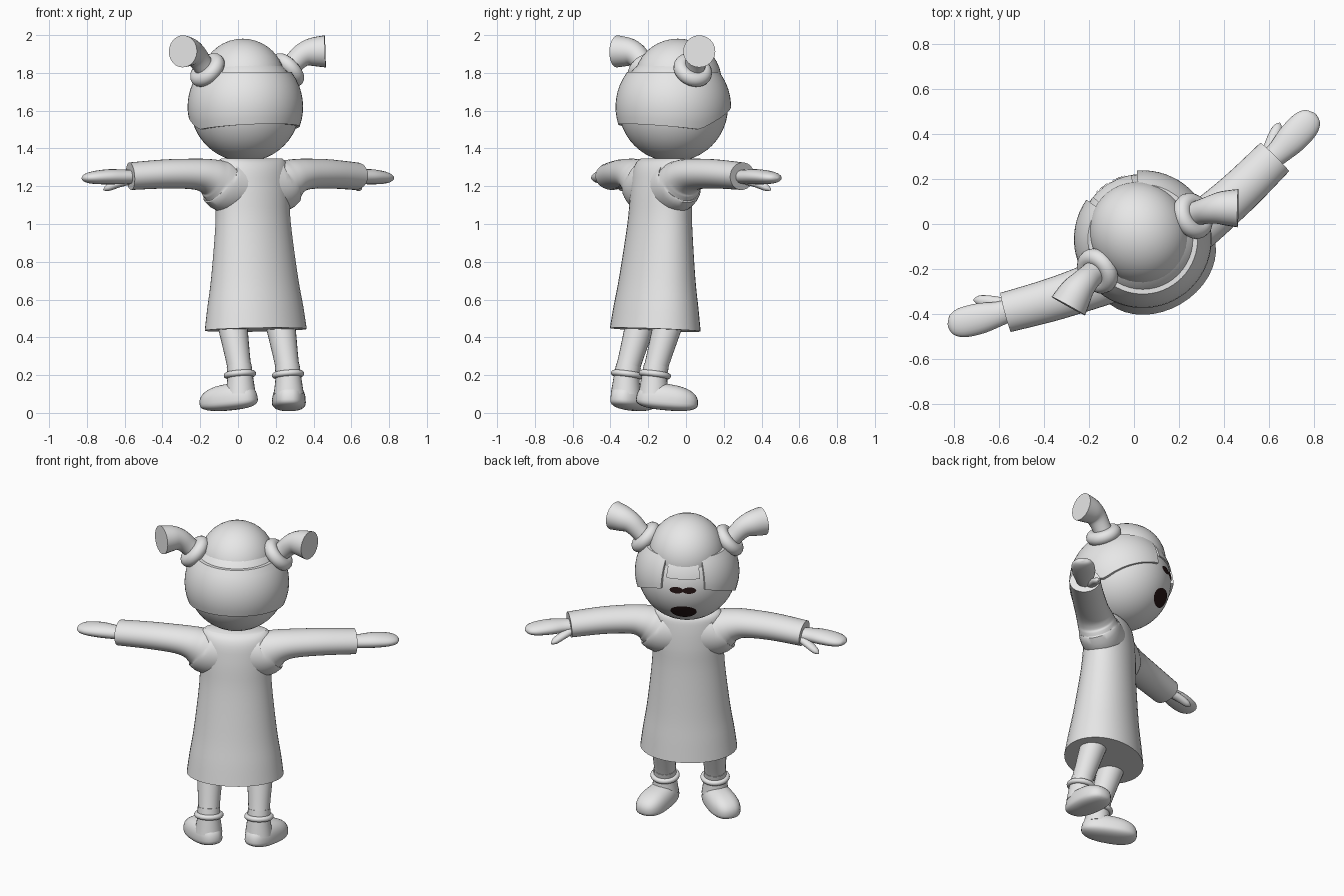
import bpy, bmesh, math
from mathutils import Vector, Matrix

if "Cube" in bpy.data.objects:
    bpy.data.objects.remove(bpy.data.objects["Cube"])

V = Vector


def material(name, rgb):
    m = bpy.data.materials.new(name)
    m.diffuse_color = (*rgb, 1)
    m.use_nodes = True
    m.node_tree.nodes["Principled BSDF"].inputs["Base Color"].default_value = m.diffuse_color
    return m


GREY = material("light grey", (0.8, 0.8, 0.8))
DARK = material("dark brown", (0.02, 0.008, 0.008))
HEAD = V((0, -0.078, 1.62))


def finish(obj, mat=GREY, angle=40):
    obj.data.materials.clear()
    obj.data.materials.append(mat)
    bpy.ops.object.select_all(action='DESELECT')
    obj.select_set(True)
    bpy.context.view_layer.objects.active = obj
    bpy.ops.object.shade_smooth_by_angle(angle=math.radians(angle))
    return obj


def loft(name, rings, mat=GREY, angle=40):
    """Skin a list of equal point rings and cap both ends."""
    bm = bmesh.new()
    rows = [[bm.verts.new(p) for p in r] for r in rings]
    n = len(rows[0])
    for a, b in zip(rows, rows[1:]):
        for i in range(n):
            j = (i + 1) % n
            bm.faces.new((a[i], a[j], b[j], b[i]))
    bm.faces.new(rows[0])
    bm.faces.new(rows[-1])
    bmesh.ops.recalc_face_normals(bm, faces=bm.faces)
    me = bpy.data.meshes.new(name)
    bm.to_mesh(me)
    bm.free()
    obj = bpy.data.objects.new(name, me)
    bpy.context.collection.objects.link(obj)
    return finish(obj, mat, angle)


def smooth_path(rows, steps=5):
    """Catmull-Rom interpolation through rows of numbers."""
    rows = [V(r) for r in rows]
    out = []
    for i in range(len(rows) - 1):
        p0, p1, p2, p3 = rows[max(i - 1, 0)], rows[i], rows[i + 1], rows[min(i + 2, len(rows) - 1)]
        for k in range(steps):
            t = k / steps
            out.append(0.5 * (2 * p1 + (p2 - p0) * t + (2 * p0 - 5 * p1 + 4 * p2 - p3) * t * t
                              + (3 * p1 - p0 - 3 * p2 + p3) * t ** 3))
    return out + [rows[-1]]


def tube(name, rows, n=24, steps=5):
    """Rows of x, y, z, side radius, upright radius swept along their path."""
    rows = smooth_path(rows, steps)
    pts = [V(r[:3]) for r in rows]
    rings = []
    for i, p in enumerate(pts):
        t = (pts[min(i + 1, len(pts) - 1)] - pts[max(i - 1, 0)]).normalized()
        ref = V((0, 1, 0)) if abs(t.z) > 0.8 else V((0, 0, 1))
        u = t.cross(ref).normalized()
        v = u.cross(t)
        rings.append([p + u * rows[i][3] * math.cos(a) + v * rows[i][4] * math.sin(a)
                      for a in (2 * math.pi * k / n for k in range(n))])
    return loft(name, rings)


def ball(name, centre, scale, seg=40):
    bpy.ops.mesh.primitive_uv_sphere_add(segments=seg, ring_count=seg // 2, location=centre)
    obj = bpy.context.object
    obj.name = name
    obj.scale = scale
    return finish(obj)


def ring(name, centre, axis, major, minor):
    bpy.ops.mesh.primitive_torus_add(major_radius=major, minor_radius=minor, major_segments=32,
                                     minor_segments=14, location=centre,
                                     rotation=V(axis).to_track_quat('Z', 'Y').to_euler())
    obj = bpy.context.object
    obj.name = name
    return finish(obj)


# Dress: elliptical rings, flared at the hem and leaning forward
profile = [(0.44, -0.188, 0.284, 0.224), (0.56, -0.183, 0.268, 0.208), (0.72, -0.175, 0.243, 0.185),
           (1.0, -0.16, 0.213, 0.155), (1.15, -0.153, 0.212, 0.145), (1.27, -0.15, 0.21, 0.13),
           (1.325, -0.145, 0.2, 0.11), (1.348, -0.145, 0.18, 0.075)]
rings = []
for z, f, a, b in smooth_path(profile, 4):
    ang = [2 * math.pi * k / 40 for k in range(40)]
    tilt = 0.05 if z < 1.2 else 0
    rings.append([V((a * math.cos(t), f + b * math.sin(t), z - tilt * b * math.sin(t))) for t in ang])
loft("dress", rings)

# Sleeves: one sweep across the shoulders, deep at the armpits
half = [(0.14, -0.15, 1.20, 0.125, 0.145), (0.21, -0.15, 1.228, 0.115, 0.118),
        (0.26, -0.148, 1.25, 0.108, 0.096), (0.34, -0.138, 1.264, 0.1, 0.082),
        (0.5, -0.105, 1.265, 0.095, 0.077), (0.69, -0.055, 1.253, 0.09, 0.073)]
tube("sleeves", [(-r[0], *r[1:]) for r in reversed(half)] + half, n=32)

# Head and hair dome
ball("head", HEAD, (0.29, 0.29, 0.29), 48)
ball("hair_dome", (0, -0.05, 1.757), (0.222, 0.235, 0.224), 40)


def hair_band(name, deg0, deg1, outer, bottom):
    """Curved hair shell between two angles measured from the front."""
    rings = []
    steps = max(6, int((deg1 - deg0) / 6))
    for i in range(steps + 1):
        t = math.radians(deg0 + (deg1 - deg0) * i / steps)
        lo, loop = bottom(math.cos(t)), []
        hs = [lo + (0.185 - lo) * k / 8 for k in range(9)]
        for rad, heights in ((outer, hs), (0.278, hs[::-1])):
            for h in heights:
                r = math.sqrt(rad * rad - h * h)
                loop.append(HEAD + V((r * math.sin(t), r * math.cos(t), h)))
        rings.append(loop)
    loft(name, rings, angle=35)


hair_band("hair_sides", 25, 335, 0.306, lambda c: -0.12 + 0.14 * max(0, c) + 0.03 * max(0, -c))
hair_band("fringe", -20, 20, 0.299, lambda c: 0.075)


def face_patch(name, az, el, raz, rel):
    """Thin elliptical plate lying on the head, in degrees."""
    rings = []
    for k in (1.0, 0.75, 0.5, 0.25, 0.02):
        row = []
        for i in range(24):
            t = 2 * math.pi * i / 24
            a = math.radians(az + raz * k * math.cos(t))
            e = math.radians(el + rel * k * math.sin(t))
            row.append(HEAD + 0.294 * V((math.sin(a) * math.cos(e), math.cos(a) * math.cos(e), math.sin(e))))
        rings.append(row)
    loft(name, rings, DARK)


# Face markings
face_patch("mouth", 0, -32, 18, 11)
for side in (-1, 1):
    face_patch("eye", side * 7.5, 1, 8, 4)

for s in (-1, 1):
    # Pigtail with its hair tie
    ring("hair_tie", (s * 0.245, -0.1, 1.815), (s * 0.75, -0.05, 0.66), 0.066, 0.04)
    tube("pigtail", [(s * 0.2, -0.09, 1.77, 0.06, 0.06), (s * 0.27, -0.1, 1.84, 0.055, 0.055),
                     (s * 0.325, -0.115, 1.892, 0.062, 0.062), (s * 0.375, -0.135, 1.91, 0.075, 0.075),
                     (s * 0.435, -0.17, 1.914, 0.085, 0.085)], n=24)
    # Mitten hand and thumb
    tube("hand", [(s * 0.64, -0.06, 1.25, 0.045, 0.035), (s * 0.72, -0.045, 1.25, 0.055, 0.038),
                  (s * 0.8, -0.022, 1.25, 0.068, 0.04), (s * 0.88, 0.002, 1.246, 0.066, 0.034),
                  (s * 0.925, 0.016, 1.243, 0.045, 0.022), (s * 0.942, 0.022, 1.242, 0.008, 0.005)], n=20)
    tube("thumb", [(s * 0.67, -0.03, 1.235, 0.03, 0.024), (s * 0.72, 0.015, 1.215, 0.028, 0.022),
                   (s * 0.765, 0.05, 1.192, 0.022, 0.018), (s * 0.785, 0.064, 1.18, 0.004, 0.004)], n=14)
    # Leg, sock edge and ankle ring
    tube("leg", [(s * 0.147, -0.185, 0.5, 0.082, 0.08), (s * 0.147, -0.25, 0.3, 0.066, 0.066),
                 (s * 0.147, -0.272, 0.23, 0.063, 0.063)], n=24)
    tube("sock", [(s * 0.147, -0.266, 0.25, 0.066, 0.066), (s * 0.147, -0.278, 0.19, 0.068, 0.068),
                  (s * 0.147, -0.283, 0.1, 0.08, 0.08)], n=24)
    ring("ankle_ring", (s * 0.147, -0.275, 0.203), (0, 0.15, 1), 0.07, 0.016)
    # Shoe: squared-off ball, flat below, higher at the heel, toes turned out
    shoe = ball("shoe", (0, 0, 0), (1, 1, 1), 32)
    turn = Matrix.Rotation(-s * math.radians(30), 3, 'Z') @ Matrix.Rotation(math.radians(-5), 3, 'X')
    for v in shoe.data.vertices:
        p = V([math.copysign(abs(c) ** 0.8, c) for c in v.co])
        low = p.z < 0
        toe = (p.y + 1) / 2
        q = V((p.x * (0.082 + 0.014 * toe), p.y * 0.165,
               p.z * (0.045 if low else 0.105 - 0.02 * toe)))
        v.co = turn @ q + V((s * 0.183, -0.222, 0.058))

# Turn the whole figure to its heading
heading = Matrix.Rotation(math.radians(30), 4, 'Z')
for obj in bpy.context.scene.objects:
    obj.matrix_basis = heading @ obj.matrix_basis
